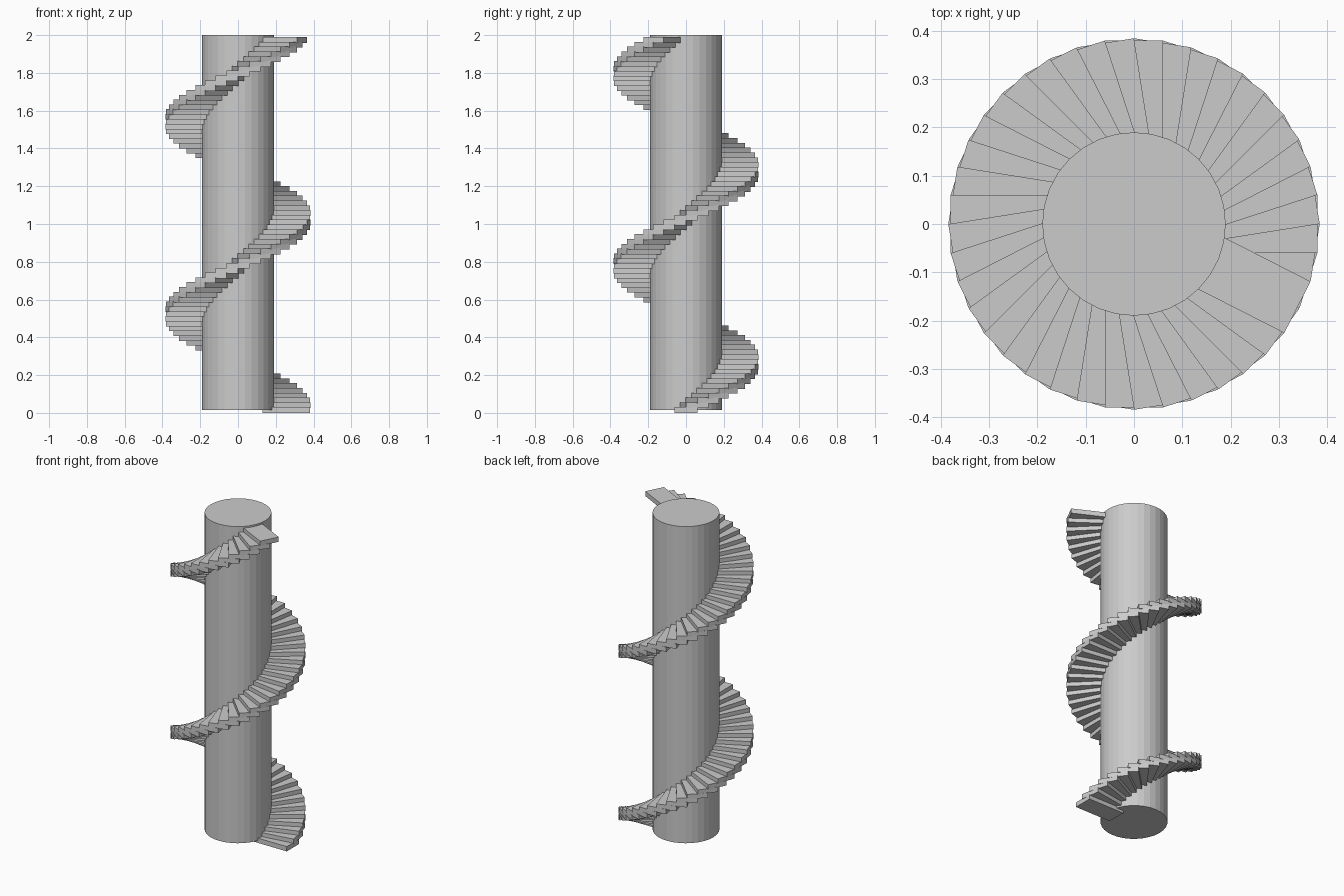
import bpy, bmesh, math
from mathutils import Matrix

if "Cube" in bpy.data.objects:
    bpy.data.objects.remove(bpy.data.objects["Cube"])

STEPS = 78           # treads in the spiral
TURN = math.radians(9)
BASE, TOP = 0.015, 2.0
RISE = (TOP - BASE) / STEPS
THICK = 0.03

grey = bpy.data.materials.new("stone_grey")
grey.diffuse_color = (0.6, 0.6, 0.6, 1)
grey.use_nodes = True
grey.node_tree.nodes["Principled BSDF"].inputs["Base Color"].default_value = grey.diffuse_color


def finish(bm, name):
    mesh = bpy.data.meshes.new(name)
    bm.to_mesh(mesh)
    bm.free()
    mesh.materials.append(grey)
    obj = bpy.data.objects.new(name, mesh)
    bpy.context.collection.objects.link(obj)
    return obj


# central column, flat-sided
bm = bmesh.new()
bmesh.ops.create_cone(bm, cap_ends=True, segments=32, radius1=0.19, radius2=0.19,
                      depth=TOP - BASE,
                      matrix=Matrix.Translation((0, 0, (TOP + BASE) / 2)))
finish(bm, "column")

# rectangular treads climbing counter-clockwise, inner ends sunk in the column
bm = bmesh.new()
for i in range(STEPS):
    place = (Matrix.Rotation(i * TURN, 4, 'Z')
             @ Matrix.Translation((0.255, 0, BASE + i * RISE))
             @ Matrix.Diagonal((0.25, 0.12, THICK, 1)))
    bmesh.ops.create_cube(bm, size=1, matrix=place)
finish(bm, "spiral_steps")
